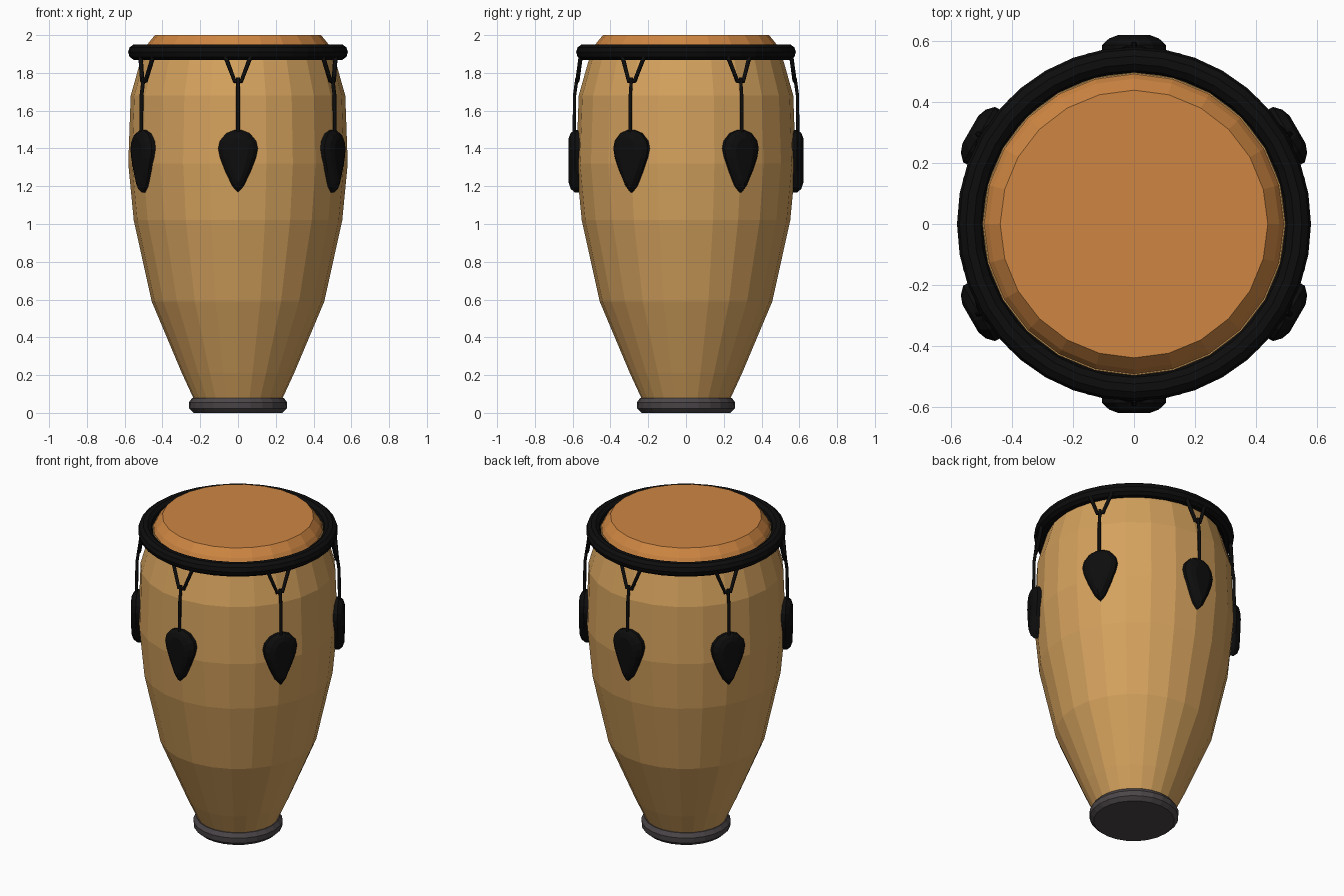
import bpy, bmesh
from math import sin, cos, pi, radians

if "Cube" in bpy.data.objects:
    bpy.data.objects.remove(bpy.data.objects["Cube"])

SIDES = 24


def material(name, rgb):
    m = bpy.data.materials.new(name)
    m.diffuse_color = (*rgb, 1)
    m.use_nodes = True
    m.node_tree.nodes["Principled BSDF"].inputs["Base Color"].default_value = m.diffuse_color
    return m


wood = material("wood", (0.66, 0.36, 0.11))
skin = material("skin", (0.62, 0.24, 0.055))
black = material("black", (0.004, 0.004, 0.004))
rubber = material("rubber", (0.07, 0.06, 0.065))


def add_object(name, mesh, mat=None, turn=0):
    ob = bpy.data.objects.new(name, mesh)
    bpy.context.collection.objects.link(ob)
    ob.rotation_euler.z = turn
    if mat:
        mesh.materials.append(mat)
    return ob


def loft(name, rings):
    """Closed mesh bridging equal-length point loops, capped at both ends."""
    bm = bmesh.new()
    loops = [[bm.verts.new(p) for p in ring] for ring in rings]
    n = len(loops[0])
    for a, b in zip(loops, loops[1:]):
        for i in range(n):
            j = (i + 1) % n
            bm.faces.new((a[i], a[j], b[j], b[i]))
    bm.faces.new(loops[0][::-1])
    bm.faces.new(loops[-1])
    bmesh.ops.recalc_face_normals(bm, faces=bm.faces)
    mesh = bpy.data.meshes.new(name)
    bm.to_mesh(mesh)
    bm.free()
    return mesh


def lathe(name, profile, mat):
    rings = [[(r * cos(2 * pi * i / SIDES), r * sin(2 * pi * i / SIDES), z)
              for i in range(SIDES)] for r, z in profile]
    return add_object(name, loft(name, rings), mat)


def rod_mesh(name, paths, radius):
    """Thin tubes along polylines, converted to a mesh."""
    cu = bpy.data.curves.new(name, 'CURVE')
    cu.dimensions = '3D'
    cu.bevel_depth = radius
    cu.bevel_resolution = 1
    cu.use_fill_caps = True
    for path in paths:
        sp = cu.splines.new('POLY')
        sp.points.add(len(path) - 1)
        for pt, co in zip(sp.points, path):
            pt.co = (*co, 1)
    tmp = bpy.data.objects.new(name, cu)
    bpy.context.collection.objects.link(tmp)
    bpy.context.view_layer.update()
    dg = bpy.context.evaluated_depsgraph_get()
    mesh = bpy.data.meshes.new_from_object(tmp.evaluated_get(dg))
    bpy.data.objects.remove(tmp)
    return mesh


# Wooden shell, drum skin and rubber foot
lathe("shell", [(0.23, 0.06), (0.237, 0.08), (0.297, 0.21), (0.457, 0.59),
                (0.552, 1.02), (0.581, 1.32), (0.568, 1.68),
                (0.517, 1.86), (0.497, 1.92)], wood)
lathe("drum_skin", [(0.485, 1.90), (0.493, 1.925), (0.478, 1.953),
                    (0.44, 2.0)], skin)
lathe("foot", [(0.235, 0), (0.258, 0.022), (0.26, 0.055), (0.243, 0.08),
               (0.225, 0.08)], rubber)

# Tension hoop
bpy.ops.mesh.primitive_torus_add(major_segments=36, minor_segments=10,
                                 major_radius=0.539, minor_radius=0.043,
                                 location=(0, 0, 1.91))
hoop = bpy.context.object
hoop.name = "tension_hoop"
hoop.data.materials.append(black)

# Teardrop lug plate, facing the front
half = [(0.03, 1.20), (0.068, 1.28), (0.095, 1.35), (0.105, 1.40),
        (0.096, 1.44), (0.062, 1.48), (0.02, 1.497)]
outline = [(0, 1.167)] + half + [(-x, z) for x, z in reversed(half)]
layers = [(0.55, 1, 1), (0.588, 1, 1), (0.61, 0.78, 0.9), (0.621, 0.5, 0.72)]
plate = loft("lug_plate", [[(x * sx, -r, 1.35 + (z - 1.35) * sz)
                            for x, z in outline] for r, sx, sz in layers])
plate.materials.append(black)

# Tuning rod and V-shaped hook
rod = rod_mesh("tuning_rod", [[(0, -0.592, 1.46), (0, -0.59, 1.68),
                               (0, -0.577, 1.775)]], 0.010)
rod.materials.append(black)
hook = rod_mesh("hoop_hook", [[(-0.068, -0.557, 1.89), (-0.018, -0.575, 1.757),
                               (0.018, -0.575, 1.757), (0.068, -0.557, 1.89)]], 0.012)
hook.materials.append(black)

# Six sets around the drum
for k in range(6):
    for mesh in (plate, rod, hook):
        add_object(f"{mesh.name}_{k + 1}", mesh, turn=radians(60 * k))
